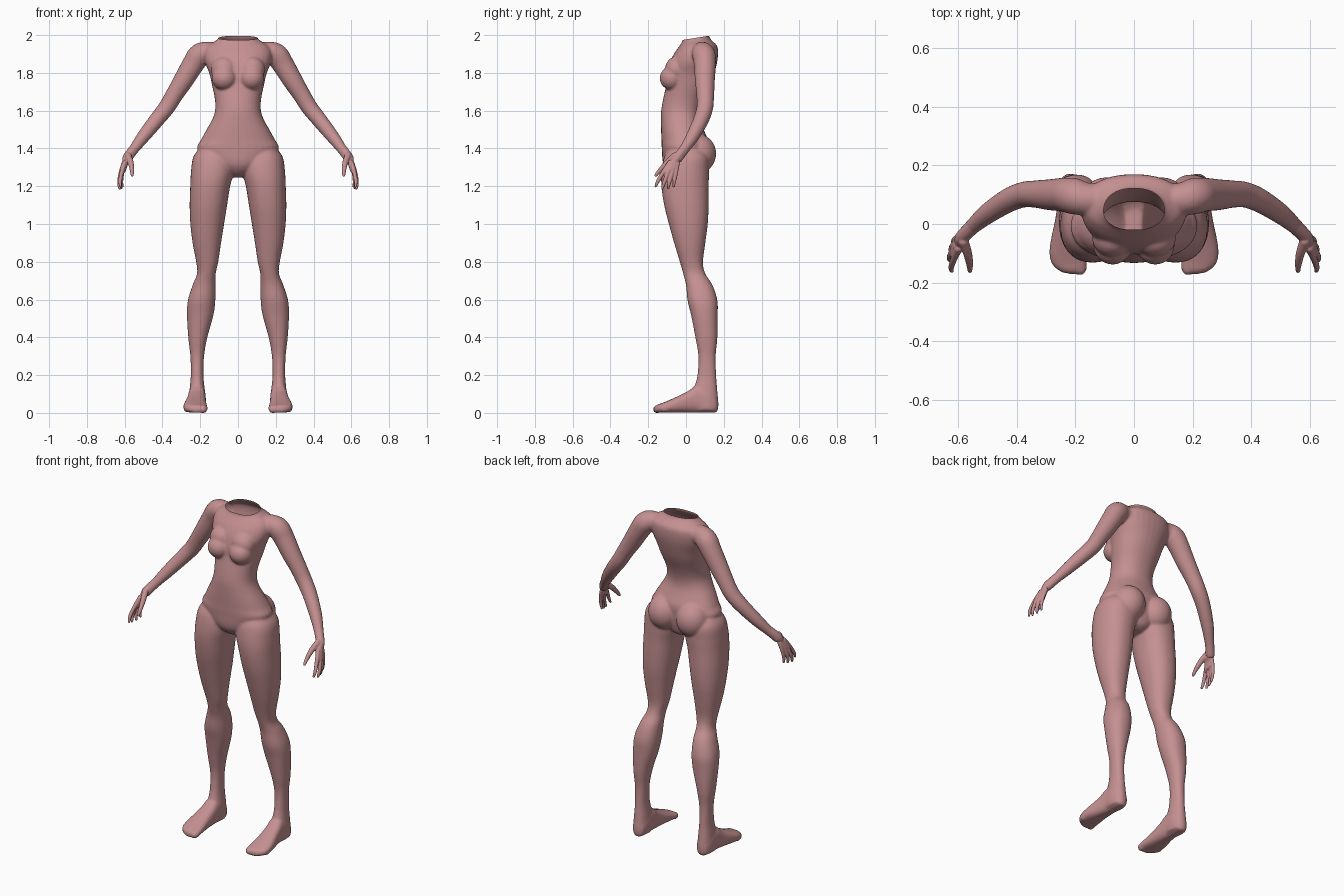
import bpy, bmesh, math
from mathutils import Vector, Matrix

skin = bpy.data.materials.new("dusty_pink")
skin.diffuse_color = (0.56, 0.28, 0.285, 1)


def smooth_rows(rows, n=5):
    """Catmull-Rom interpolation between rows of numbers."""
    out = []
    for i in range(len(rows) - 1):
        p = [rows[max(0, min(len(rows) - 1, i + k))] for k in (-1, 0, 1, 2)]
        for j in range(n):
            t = j / n
            out.append([b + 0.5 * t * (c - a + t * (2*a - 5*b + 4*c - d + t * (3*(b - c) + d - a)))
                        for a, b, c, d in zip(*p)])
    return out + [list(rows[-1])]


def ring(c, u, v, power=2.0, n=32):
    pts = []
    for k in range(n):
        a = 2 * math.pi * k / n
        ca, sa = math.cos(a), math.sin(a)
        pts.append(c + u * math.copysign(abs(ca) ** (2 / power), ca)
                   + v * math.copysign(abs(sa) ** (2 / power), sa))
    return pts


def loft(bm, rings):
    vs = [[bm.verts.new(p) for p in r] for r in rings]
    n = len(vs[0])
    faces = [bm.faces.new((a[k], a[(k + 1) % n], b[(k + 1) % n], b[k]))
             for a, b in zip(vs, vs[1:]) for k in range(n)]
    faces += [bm.faces.new(vs[0]), bm.faces.new(vs[-1])]
    bmesh.ops.recalc_face_normals(bm, faces=faces)


def column(bm, rows, power=2.2):
    """Stack of horizontal sections: z, x min, x max, y front, y back."""
    loft(bm, [ring(Vector(((a + b) / 2, (f + k) / 2, z)), Vector(((b - a) / 2, 0, 0)),
                   Vector((0, (k - f) / 2, 0)), power) for z, a, b, f, k in smooth_rows(rows)])


def tube(bm, rows, n=24):
    """Round limb along a path: x, y, z, radius."""
    rows = smooth_rows(rows)
    pts = [Vector(r[:3]) for r in rows]
    rings = []
    for i, r in enumerate(rows):
        d = (pts[min(i + 1, len(pts) - 1)] - pts[max(i - 1, 0)]).normalized()
        u = d.cross(Vector((0, 1, 0.01))).normalized()
        rings.append(ring(pts[i], u * r[3], d.cross(u) * r[3], n=n))
    loft(bm, rings)
    for i in (0, -1):
        ball(bm, pts[i], [rows[i][3]] * 3)


def ball(bm, c, radii):
    m = Matrix.Translation(c) @ Matrix.Diagonal((*radii, 1))
    bmesh.ops.create_uvsphere(bm, u_segments=24, v_segments=16, radius=1, matrix=m)


def flip(rows, s):
    return [(s * r[0], *r[1:]) for r in rows]


def fuse(name, bm, voxel, passes):
    """Merge overlapping volumes into one smooth skin."""
    me = bpy.data.meshes.new(name)
    bm.to_mesh(me)
    bm.free()
    ob = bpy.data.objects.new(name, me)
    bpy.context.collection.objects.link(ob)
    rm = ob.modifiers.new("fuse", 'REMESH')
    rm.mode, rm.voxel_size, rm.use_smooth_shade = 'VOXEL', voxel, True
    sm = ob.modifiers.new("soften", 'SMOOTH')
    sm.factor, sm.iterations = 0.5, passes
    dg = bpy.context.evaluated_depsgraph_get()
    ob.data = bpy.data.meshes.new_from_object(ob.evaluated_get(dg))
    ob.modifiers.clear()
    ob.data.materials.clear()
    ob.data.materials.append(skin)
    ob.data.polygons.foreach_set("use_smooth", [True] * len(ob.data.polygons))
    return ob


# z, half width, front y, back y
TORSO = [(1.25, .035, -.04, .05), (1.27, .07, -.085, .085), (1.32, .15, -.12, .105),
         (1.40, .215, -.128, .115), (1.45, .195, -.13, .115), (1.50, .168, -.132, .095),
         (1.55, .14, -.133, .078), (1.60, .122, -.132, .078), (1.66, .122, -.122, .095),
         (1.74, .138, -.105, .13), (1.80, .152, -.10, .15), (1.86, .175, -.085, .165),
         (1.91, .18, -.06, .17), (1.945, .165, -.035, .165), (1.97, .125, -.02, .142),
         (1.99, .102, -.022, .125), (2.03, .098, -.03, .115)]
# z, inner x, outer x, front y, back y
LEG = [(1.42, .04, .19, -.08, .08), (1.36, .015, .236, -.115, .12), (1.28, .022, .249, -.13, .122),
       (1.20, .042, .253, -.13, .12), (1.10, .058, .256, -.115, .12), (1.0, .074, .252, -.09, .115),
       (.90, .09, .24, -.062, .102), (.80, .105, .221, -.032, .09), (.74, .118, .217, -.015, .102),
       (.68, .118, .24, 0, .14), (.60, .12, .265, .008, .166), (.52, .13, .27, .027, .168),
       (.40, .163, .263, .05, .166), (.30, .18, .252, .066, .157), (.20, .183, .25, .06, .16),
       (.12, .175, .257, .04, .166), (.05, .17, .262, .03, .172), (.015, .175, .258, .04, .168)]
# y, centre x, half width, top z
FOOT = [(.16, .215, .032, .09), (.12, .216, .045, .13), (.06, .217, .046, .15), (.01, .22, .05, .118),
        (-.05, .225, .058, .088), (-.10, .226, .063, .066), (-.135, .221, .06, .052),
        (-.155, .212, .05, .045), (-.168, .204, .036, .036)]
# x, y, z, radius
ARM = [(.08, .085, 1.905, .05), (.16, .085, 1.912, .056), (.205, .095, 1.895, .062),
       (.24, .10, 1.845, .058), (.288, .10, 1.765, .053), (.335, .102, 1.69, .047),
       (.378, .10, 1.62, .044), (.43, .08, 1.555, .041), (.50, .035, 1.467, .035),
       (.55, -.008, 1.40, .027), (.585, -.043, 1.35, .025)]

body = bmesh.new()
column(body, [(z, -w, w, f, k) for z, w, f, k in TORSO])
for s in (-1, 1):
    column(body, [(z, *sorted((s * a, s * b)), f, k) for z, a, b, f, k in LEG])
    tube(body, flip(ARM, s))
    # bust and buttocks
    ball(body, (s * .073, -.073, 1.775), (.066, .066, .064))
    ball(body, (s * .073, -.05, 1.82), (.07, .062, .07))
    ball(body, (s * .094, .06, 1.375), (.096, .10, .105))
    # foot with a flat sole
    loft(body, [ring(Vector((s * x, y, (t + .004) / 2)), Vector((w, 0, 0)),
                     Vector((0, 0, (t - .004) / 2)), 2.6) for y, x, w, t in smooth_rows(FOOT)])
    # toes
    for x, y, r in ((.184, -.152, .021), (.212, -.15, .017), (.233, -.143, .016),
                    (.253, -.13, .016), (.271, -.11, .016)):
        ball(body, (s * x, y, .022), (r, .024, r))
ob = fuse("body", body, 0.0065, 7)

# open neckline
bm = bmesh.new()
bm.from_mesh(ob.data)
bmesh.ops.bisect_plane(bm, geom=bm.verts[:] + bm.edges[:] + bm.faces[:], dist=1e-5,
                       plane_co=(0, 0, 1.98), plane_no=Vector((0, -.16, 1)), clear_outer=True)
low = min(v.co.z for v in bm.verts)
bmesh.ops.translate(bm, verts=bm.verts, vec=(0, 0, -low))
bm.to_mesh(ob.data)
bm.free()

# hands: wrist and palm, then fingers and thumb
FINGERS = [[(.60, -.085, 1.325, .013), (.615, -.12, 1.275, .0115), (.624, -.148, 1.228, .010), (.622, -.160, 1.20, .007)],
           [(.605, -.075, 1.32, .013), (.622, -.098, 1.265, .0115), (.630, -.117, 1.215, .010), (.626, -.125, 1.188, .007)],
           [(.602, -.06, 1.32, .013), (.618, -.075, 1.265, .0115), (.624, -.089, 1.217, .010), (.619, -.094, 1.19, .007)],
           [(.598, -.045, 1.32, .012), (.611, -.052, 1.275, .0105), (.616, -.061, 1.228, .009), (.612, -.065, 1.20, .007)],
           [(.582, -.06, 1.36, .018), (.568, -.10, 1.325, .0155), (.561, -.137, 1.285, .012), (.56, -.16, 1.258, .008)]]
for s, name in ((-1, "right_hand"), (1, "left_hand")):
    hand = bmesh.new()
    tube(hand, flip([(.55, -.008, 1.40, .025), (.585, -.043, 1.355, .024), (.592, -.058, 1.335, .021)], s))
    palm = [(.578, -.04, 1.365, .024), (.592, -.06, 1.335, .034), (.604, -.078, 1.305, .040), (.611, -.084, 1.28, .036)]
    across = Vector((s * .15, -.9, -.3)).normalized()
    thick = Vector((s * .9, .25, .3)).normalized()
    loft(hand, [ring(Vector((s * x, y, z)), across * w, thick * .017, 2.4)
                for x, y, z, w in smooth_rows(palm)])
    for f in FINGERS:
        tube(hand, flip(f, s), 12)
    fuse(name, hand, 0.0035, 3)
